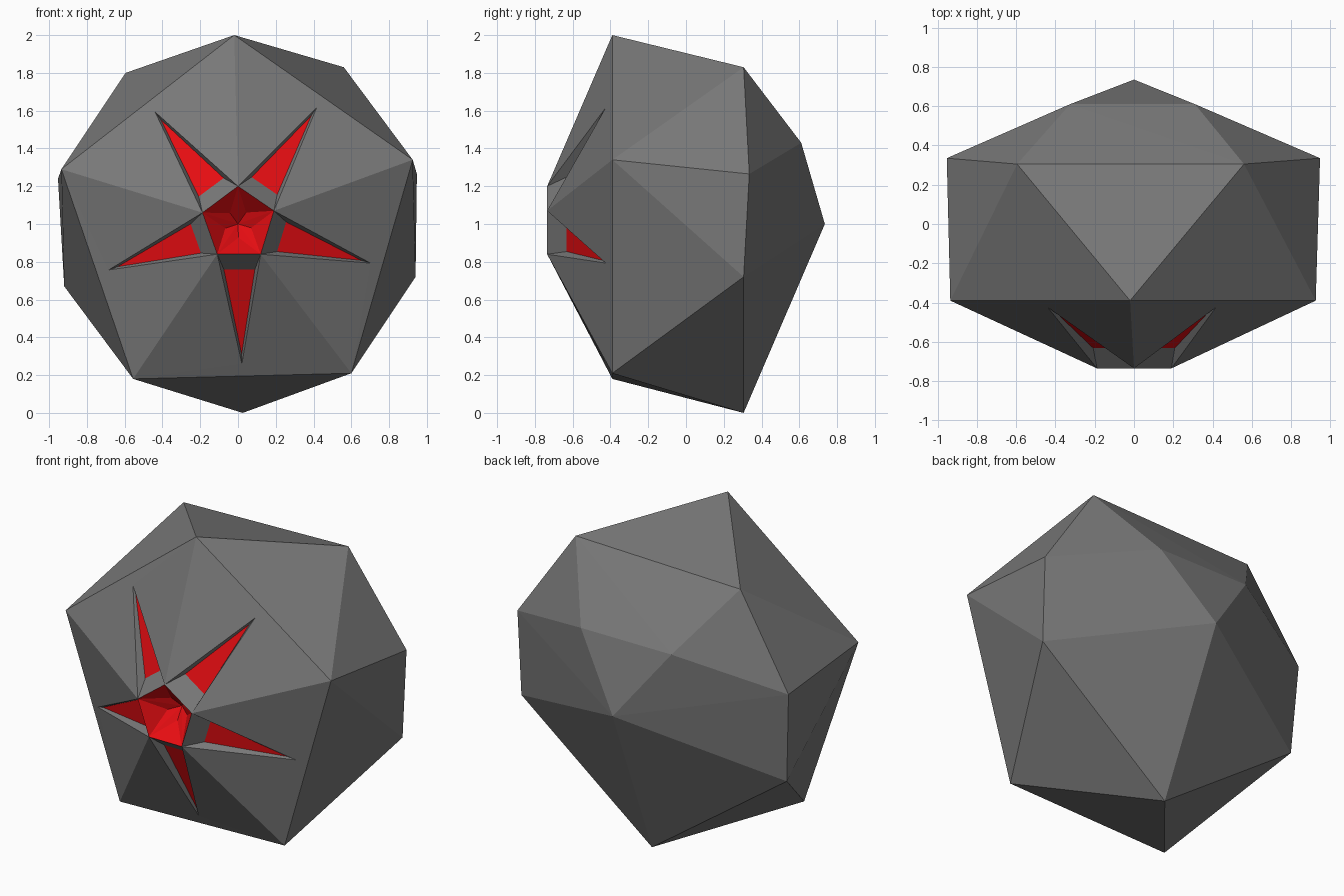
import bpy, bmesh
from mathutils import Vector as V

if "Cube" in bpy.data.objects:
    bpy.data.objects.remove(bpy.data.objects["Cube"])


def material(name, rgb):
    m = bpy.data.materials.new(name)
    m.diffuse_color = (*rgb, 1)
    m.use_nodes = True
    m.node_tree.nodes["Principled BSDF"].inputs["Base Color"].default_value = m.diffuse_color
    return m


grey = material("stone grey", (0.19, 0.19, 0.19))
red = material("inner red", (0.8, 0.004, 0.006))

FRONT_Y, RING_Y, BACK_Y = -0.735, -0.39, 0.305
# front ring, back ring and centre rim, as (x, z) points
ring_xz = [(-0.02, 2.0), (0.925, 1.34), (0.6, 0.21), (-0.555, 0.18), (-0.935, 1.29)]
back_xz = [(0.56, 1.83), (0.94, 0.72), (0.025, 0.0), (-0.92, 0.67), (-0.595, 1.8)]
rim_xz = [(0.0, 1.2), (0.19, 1.07), (0.12, 0.84), (-0.11, 0.84), (-0.188, 1.06)]
# back apex and the bulged edge midpoints
bulges = [(0, 0.735, 1), (0.31, 0.61, 1.43), (-0.325, 0.61, 1.43),
          (0.947, 0.335, 1.265), (-0.953, 0.335, 1.24)]

bm = bmesh.new()


def vert(p):
    return bm.verts.new(p)


# body: convex twenty-sided gem, opened at the front ring
ring = [vert((x, RING_Y, z)) for x, z in ring_xz]
for x, z in back_xz:
    vert((x, BACK_Y, z))
for p in bulges:
    vert(p)
bmesh.ops.convex_hull(bm, input=bm.verts[:])
front = [f for f in bm.faces if all(v in ring for v in f.verts)]
bmesh.ops.delete(bm, geom=front, context='FACES')
# remove the loose edges left across the opening
bmesh.ops.delete(bm, geom=[e for e in bm.edges if not e.link_faces], context='EDGES')


def face(verts, mat=0):
    bm.faces.new(verts).material_index = mat


# front cap: five sloping panels, each with a tapering red slot
rim = [vert((x, FRONT_Y, z)) for x, z in rim_xz]
pit = vert((0, -0.56, 1.0))
for i in range(5):
    j = (i + 1) % 5
    r0, r1, v0, v1 = ring[i], ring[j], rim[i], rim[j]
    inner = (v0.co + v1.co) / 2
    outer = (r0.co + r1.co) / 2
    side = (v1.co - v0.co).normalized() * 0.082
    tip = vert(inner.lerp(outer, 0.9))
    floor_tip = vert(inner.lerp(outer, 0.82) + V((0, 0.012, 0)))
    base = inner.lerp(outer, 0.125) + V((0, 0.06, 0))
    b0, b1 = vert(base - side), vert(base + side)
    # outer panel around the slot
    face((r0, r1, tip))
    face((r0, tip, v0))
    face((r1, v1, tip))
    # slot walls and the band next to the rim
    face((v0, tip, floor_tip, b0))
    face((v1, b1, floor_tip, tip))
    face((v0, b0, b1, v1))
    # red slot floor and red centre pit
    face((b0, floor_tip, b1), 1)
    mid = vert(inner.lerp(pit.co, 0.55) + V((0, 0.03, 0)))
    face((v0, v1, mid), 1)
    face((v0, mid, pit), 1)
    face((v1, pit, mid), 1)

bmesh.ops.recalc_face_normals(bm, faces=bm.faces[:])
mesh = bpy.data.meshes.new("faceted_shell")
bm.to_mesh(mesh)
bm.free()
mesh.materials.append(grey)
mesh.materials.append(red)
obj = bpy.data.objects.new("faceted_shell", mesh)
bpy.context.collection.objects.link(obj)
